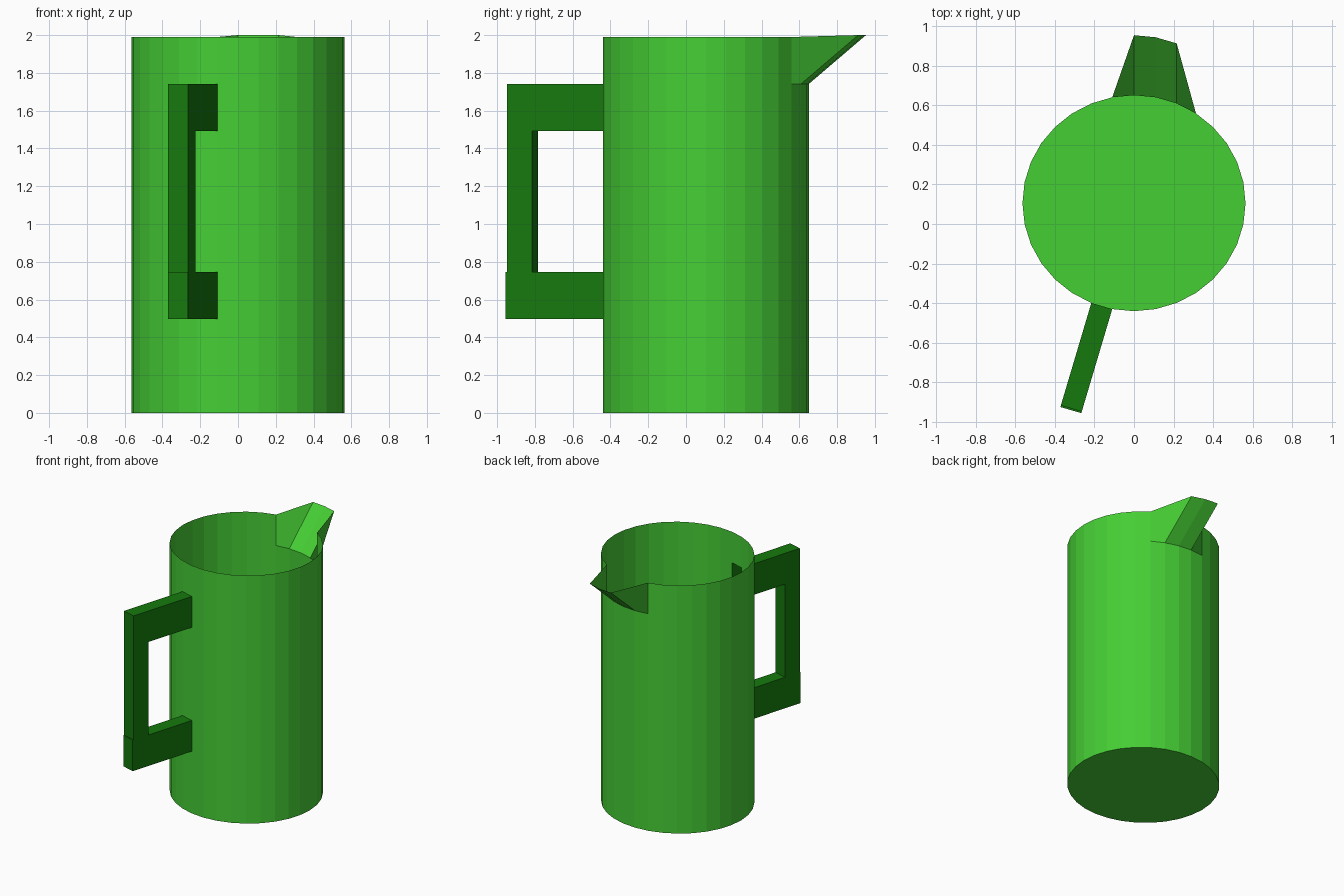
import bpy, bmesh
from math import sin, cos, pi
from mathutils import Vector

if "Cube" in bpy.data.objects:
    bpy.data.objects.remove(bpy.data.objects["Cube"])

SIDES, RINGS, HEIGHT = 32, 8, 1.99
SPOUT_COLS = [31, 0, 1, 2]      # facets pulled out into the spout
HANDLE_COL = 17                 # facet the handle grows from
ARM_ROWS = (2, 6)


def material(name, rgb):
    m = bpy.data.materials.new(name)
    m.diffuse_color = (*rgb, 1)
    m.use_nodes = True
    m.node_tree.nodes["Principled BSDF"].inputs["Base Color"].default_value = m.diffuse_color
    return m


def finish(bm, name, mat):
    bmesh.ops.remove_doubles(bm, verts=bm.verts, dist=1e-5)
    me = bpy.data.meshes.new(name)
    bm.to_mesh(me)
    bm.free()
    me.materials.append(mat)
    ob = bpy.data.objects.new(name, me)
    bpy.context.collection.objects.link(ob)
    return ob


def add_face(bm, pts):
    bm.faces.new([bm.verts.new(p) for p in pts])


def wall(i, row):
    """Point on the slightly oval wall, counted clockwise from the back."""
    a = 2 * pi * (i % SIDES) / SIDES
    return Vector((0.563 * sin(a), 0.105 + 0.545 * cos(a), HEIGHT * row / RINGS))


def prism(bm, pts, z0, z1, caps=True, skip=()):
    """Upright prism over a counter-clockwise outline; skipped sides stay open."""
    lo = [Vector((p.x, p.y, z0)) for p in pts]
    hi = [Vector((p.x, p.y, z1)) for p in pts]
    n = len(pts)
    for k in range(n):
        if k not in skip:
            j = (k + 1) % n
            add_face(bm, (lo[k], lo[j], hi[j], hi[k]))
    if caps:
        add_face(bm, lo[::-1])
        add_face(bm, hi)


green = material("bright_green", (0.06, 0.62, 0.035))
dark = material("dark_green", (0.0075, 0.19, 0.004))

# Thin open body, with openings behind the spout and handle arms
bm = bmesh.new()
for i in range(SIDES):
    for r in range(RINGS):
        if i in SPOUT_COLS and r == RINGS - 1:
            continue
        if i == HANDLE_COL and r in ARM_ROWS:
            continue
        add_face(bm, (wall(i + 1, r), wall(i, r), wall(i, r + 1), wall(i + 1, r + 1)))
add_face(bm, [wall(i, 0) for i in range(SIDES)])
finish(bm, "jug_body", green)


# Spout: the middle rim points are pulled backwards and up a little
def lip(i):
    p = wall(i, RINGS)
    return p + Vector((0, 0.303, 0.01)) if i % SIDES in SPOUT_COLS[1:] else p


bm = bmesh.new()
for i in SPOUT_COLS:
    add_face(bm, (wall(i + 1, RINGS - 1), wall(i, RINGS - 1), lip(i), lip(i + 1)))
finish(bm, "spout", green)

# Handle: two arms out of one facet, joined by an upright grip
bm = bmesh.new()
a, b = wall(HANDLE_COL, 0), wall(HANDLE_COL + 1, 0)
for row, reach in zip(ARM_ROWS, (0.548, 0.54)):
    out = Vector((-0.285, -0.9585, 0)) * reach
    prism(bm, (a, b, b + out, a + out),
          HEIGHT * row / RINGS, HEIGHT * (row + 1) / RINGS, skip=(0,))
back = out * 0.745
prism(bm, (a + back, b + back, b + out, a + out),
      HEIGHT * 3 / RINGS, HEIGHT * 6 / RINGS, caps=False)
finish(bm, "handle", dark)
